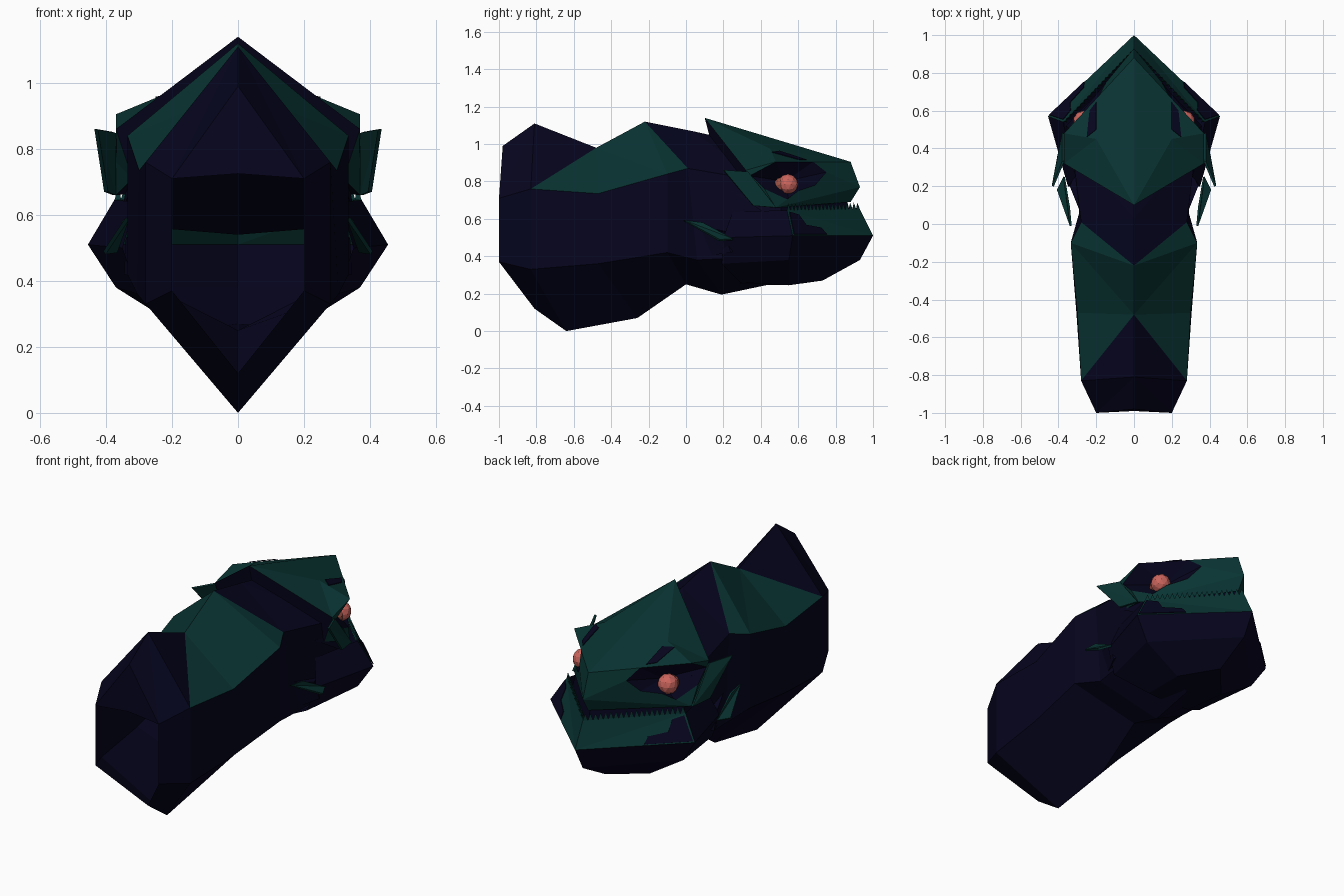
import bpy, bmesh
from mathutils import Vector

if "Cube" in bpy.data.objects:
    bpy.data.objects.remove(bpy.data.objects["Cube"])


def material(name, rgb):
    m = bpy.data.materials.new(name)
    m.diffuse_color = (*rgb, 1)
    m.use_nodes = True
    m.node_tree.nodes["Principled BSDF"].inputs["Base Color"].default_value = m.diffuse_color
    return m


NAVY = material("dark_navy", (0.0016, 0.0013, 0.0125))
GREEN = material("deep_green", (0.0025, 0.033, 0.031))
PINK = material("eye_pink", (0.60, 0.13, 0.11))
RIM = material("eye_rim", (0.33, 0.085, 0.06))


def part(name, verts, faces, mats, marked=(), thick=0):
    """Right half given as points; mirrored across x = 0 and welded."""
    bm = bmesh.new()
    for side in (1, -1):
        vs = [bm.verts.new((side * x, y, z)) for x, y, z in verts]
        for i, f in enumerate(faces):
            loop = [vs[k] for k in f]
            face = bm.faces.new(loop if side > 0 else loop[::-1])
            face.material_index = 1 if i in marked else 0
    bmesh.ops.remove_doubles(bm, verts=bm.verts, dist=0.0005)
    bmesh.ops.recalc_face_normals(bm, faces=bm.faces)
    mesh = bpy.data.meshes.new(name)
    bm.to_mesh(mesh)
    bm.free()
    for m in mats:
        mesh.materials.append(m)
    ob = bpy.data.objects.new(name, mesh)
    bpy.context.collection.objects.link(ob)
    if thick:
        mod = ob.modifiers.new("thickness", 'SOLIDIFY')
        mod.thickness = thick
        mod.offset = 0
    return ob


# Neck: open tube, rings of top ridge, shoulder, low side, bottom keel
neck = [
    (0, -.98, .99), (.20, -1.0, .71), (.20, -1.0, .37), (0, -.81, .12),
    (0, -.81, 1.11), (.28, -.83, .76), (.28, -.83, .33), (0, -.64, 0),
    (0, -.48, .98), (.30, -.47, .735), (.305, -.47, .36), (0, -.26, .07),
    (0, -.22, 1.12), (.335, -.10, .84), (.335, -.10, .42), (0, 0, .25),
    (0, .03, 1.07), (.28, .01, .87), (.29, .06, .38), (0, .19, .195),
    (0, .35, 1.0), (.33, .42, .80), (.33, .45, .40), (0, .45, .25)]
faces, green = [], []
for r in range(5):
    a, b = 4 * r, 4 * r + 4
    if r < 2:
        faces += [(a, a + 1, b), (a + 1, b + 1, b)]
    else:
        faces += [(a, a + 1, b + 1), (a, b + 1, b)]
    if r in (1, 2):
        green.append(len(faces) - 1)
    if r in (2, 3):
        green.append(len(faces) - 2)
    faces += [(a + 1, a + 2, b + 2, b + 1), (a + 2, a + 3, b + 3, b + 2)]
# upper lip of the open neck end
neck.append((0, -.99, .725))
faces.append((0, 24, 1))
part("neck", neck, faces, [NAVY, GREEN], green)


def on_plane(y, z, p, q, r, lift=0.0):
    """Point at (y, z) on the plane p, q, r, lifted outward."""
    p, q, r = Vector(p), Vector(q), Vector(r)
    n = (q - p).cross(r - p).normalized()
    if n.x < 0:
        n = -n
    x = p.x - (n.y * (y - p.y) + n.z * (z - p.z)) / n.x
    return tuple(Vector((x, y, z)) + n * lift)


# Upper head: crown, brows, side walls around a sunken eye socket, palate
head = [(0, .10, 1.14), (.37, .32, .86), (.20, .45, .975), (.37, .48, .905),
        (0, .88, .905), (.37, .48, .66), (0, .88, .69), (0, .93, .77),
        (.32, .32, .71), (0, .15, .95)]
wall = (head[3], head[5], head[7])
rear = (head[1], head[3], head[5])
head += [on_plane(.68, .905, head[3], head[4], (.37, .48, .7)),
         on_plane(.75, .85, *wall), on_plane(.69, .78, *wall),
         on_plane(.60, .75, *wall), on_plane(.55, .70, *wall),
         on_plane(.42, .76, *rear), on_plane(.34, .83, *rear),
         (.225, .53, .80)]
rim = [3, 10, 11, 12, 13, 14, 15, 16]
faces = [(0, 1, 2), (1, 3, 2), (3, 10, 2), (10, 4, 2), (4, 0, 2),
         (10, 4, 7, 11), (11, 7, 12), (12, 7, 13), (13, 7, 5), (13, 5, 14),
         (14, 5, 15), (15, 5, 8), (15, 8, 1), (15, 1, 16), (16, 1, 3),
         (5, 6, 7), (0, 9, 8, 1), (5, 8, 9, 6)]
dark = [16, 17]
for i, k in enumerate(rim):
    dark.append(len(faces))
    faces.append((k, rim[(i + 1) % len(rim)], 17))
part("upper_head", head, faces, [GREEN, NAVY], dark)
part("brow_stripe", [(.20, .645, .916), (.235, .60, .918), (.25, .46, .957),
                     (.20, .50, .963)], [(0, 1, 2, 3)], [NAVY], thick=0.004)

# Lower jaw, open at the rear: levels of lip, rim, chin side, underside
jaw = [(0, .93, .65), (.375, .54, .645), (.31, .25, .64),
       (0, 1.0, .51), (.455, .57, .51), (.35, .20, .50),
       (0, .93, .38), (.37, .55, .38), (.30, .19, .36),
       (0, .73, .27), (.155, .55, .245), (.14, .29, .26), (0, .29, .25)]
faces = [(3, 4, 1), (3, 1, 0), (1, 2, 5, 4)]
for a in (3, 6):
    faces += [(a, a + 1, a + 4, a + 3), (a + 1, a + 2, a + 5, a + 4)]
faces.append((9, 10, 11, 12))
part("lower_jaw", jaw, faces, [NAVY, GREEN], (0, 1))

# Dark corner painted on the jaw side
outline = [(.575, .515), (.75, .515), (.72, .55), (.64, .565), (.60, .62),
           (.55, .635)]
pts = [on_plane(y, z, jaw[3], jaw[4], jaw[1], .005) for y, z in outline]
part("jaw_corner_patch", pts, [tuple(range(len(pts)))], [NAVY], thick=0.004)

# Mouth interior: wedge between the jaws, sloping down to the front
mouth = [(0, .86, .70), (.335, .50, .70), (.31, .25, .74), (0, .25, .74),
         (0, .90, .54), (.36, .52, .57)]
part("mouth_interior", mouth,
     [(0, 1, 5, 4), (1, 2, 5), (4, 5, 2, 3), (0, 1, 2, 3)], [NAVY])

# Cheek fins
part("ear_fin", [(.43, .20, .86), (.375, .33, .85), (.375, .48, .66),
                 (.40, .36, .67)], [(0, 1, 2), (0, 2, 3)], [GREEN], thick=0.012)
part("gill_fin", [(.335, -.01, .59), (.345, .09, .58), (.37, .25, .49),
                  (.405, .18, .485)], [(0, 1, 2), (0, 2, 3)], [GREEN], thick=0.012)
part("gill_cheek", [(.28, .05, .57), (.34, .20, .53), (.345, .24, .42),
                    (.28, .10, .40), (.25, .40, .50)],
     [(0, 1, 2, 3), (0, 4, 1), (1, 4, 2), (2, 4, 3)], [NAVY])

# Teeth along the lower lip
verts, faces = [], []
count = 20
for i in range(count):
    t = (i + .5) / count
    c = Vector(jaw[1]).lerp(Vector(jaw[0]), t)
    d = (Vector(jaw[0]) - Vector(jaw[1])) * (.48 / count)
    inward = Vector((-.012, -.012, 0))
    k = len(verts)
    verts += [tuple(c - d), tuple(c + d), tuple(c + inward),
              tuple(c + inward * .3 + Vector((0, 0, .038)))]
    faces += [(k, k + 1, k + 3), (k + 1, k + 2, k + 3), (k + 2, k, k + 3)]
part("teeth", verts, faces, [GREEN])


# Eyes: faceted ball with a darker rim behind it
def ball(name, centre, radius, mat):
    for side, label in ((1, "right"), (-1, "left")):
        bpy.ops.mesh.primitive_ico_sphere_add(
            subdivisions=2, radius=radius,
            location=(side * centre[0], centre[1], centre[2]))
        ob = bpy.context.object
        ob.name = label + "_" + name
        ob.data.materials.append(mat)


ball("eye", (.268, .545, .785), .055, PINK)
ball("eye_rim", (.265, .51, .78), .042, RIM)
